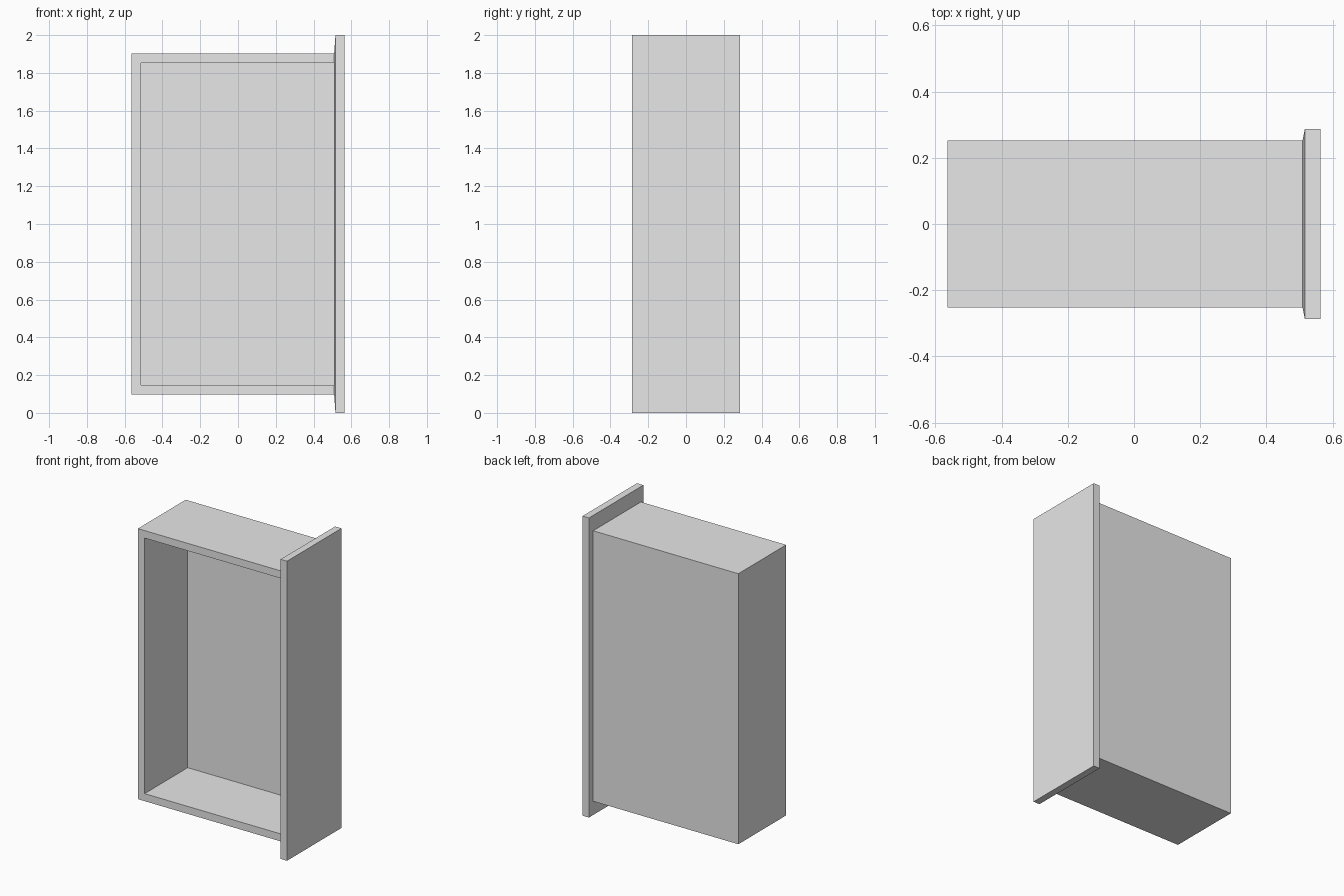
import bpy
import bmesh
from mathutils import Matrix, Vector

if "Cube" in bpy.data.objects:
    bpy.data.objects.remove(bpy.data.objects["Cube"], do_unlink=True)

grey = bpy.data.materials.new("plain_grey")
grey.use_nodes = True
grey.diffuse_color = (0.8, 0.8, 0.8, 1)
grey.node_tree.nodes["Principled BSDF"].inputs["Base Color"].default_value = (0.8, 0.8, 0.8, 1)

WALL = 0.05          # board thickness of the tray
JOIN_X = 0.509       # where tray and panel meet
HALF_X = 0.563
TRAY_Y, TRAY_Z = 0.252, 0.903
PANEL_Y, PANEL_Z = 0.287, 1.0


def box(x0, x1, half_y, half_z):
    """Box mesh between two x values, centred on y = 0 and z = 1."""
    bm = bmesh.new()
    place = Matrix.Translation(((x0 + x1) / 2, 0, 1))
    size = Matrix.Diagonal((x1 - x0, 2 * half_y, 2 * half_z, 1))
    bmesh.ops.create_cube(bm, size=1, matrix=place @ size)
    bm.normal_update()
    return bm


def facing(bm, direction):
    return next(f for f in bm.faces if f.normal.dot(Vector(direction)) > 0.9)


def finish(bm, name):
    mesh = bpy.data.meshes.new(name)
    bm.to_mesh(mesh)
    bm.free()
    mesh.materials.append(grey)
    obj = bpy.data.objects.new(name, mesh)
    bpy.context.collection.objects.link(obj)
    return obj


# Tray: open at the front and at the end closed by the panel
bm = box(-HALF_X, JOIN_X, TRAY_Y, TRAY_Z)
open_sides = [facing(bm, (0, -1, 0)), facing(bm, (1, 0, 0))]
bmesh.ops.delete(bm, geom=open_sides, context="FACES")
tray = finish(bm, "drawer_tray")
walls = tray.modifiers.new("walls", "SOLIDIFY")
walls.thickness = WALL
walls.offset = -1
walls.use_even_offset = True

# Panel: thick slab whose inner side tapers down to the tray outline
bm = box(0.516, HALF_X, PANEL_Y, PANEL_Z)
inner = facing(bm, (-1, 0, 0))
taper = bmesh.ops.extrude_discrete_faces(bm, faces=[inner])["faces"][0]
for v in taper.verts:
    v.co = (JOIN_X,
            v.co.y * TRAY_Y / PANEL_Y,
            1 + (v.co.z - 1) * TRAY_Z / PANEL_Z)
finish(bm, "drawer_front_panel")
